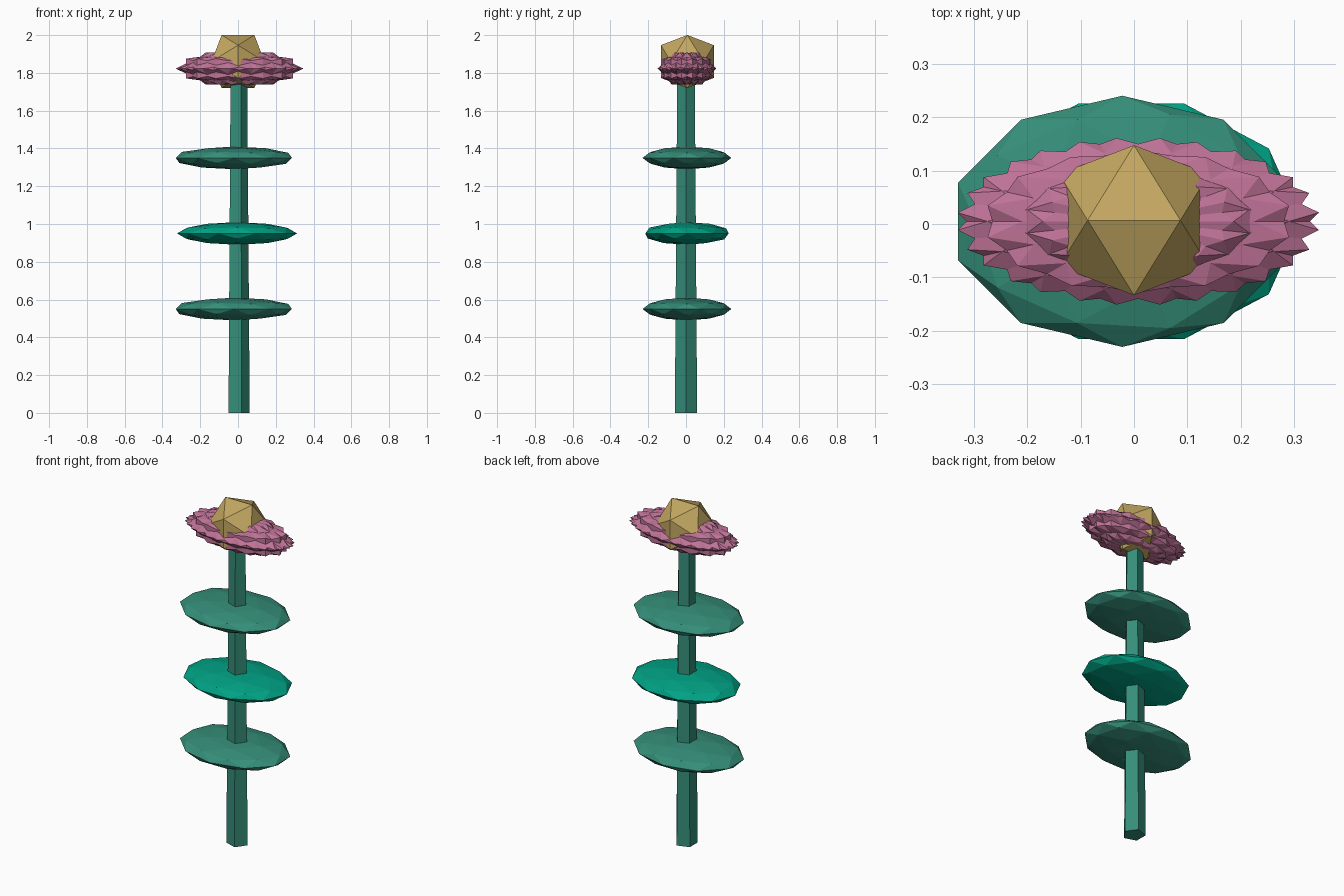
import bpy, bmesh, math
from mathutils import Matrix, Vector

if "Cube" in bpy.data.objects:
    bpy.data.objects.remove(bpy.data.objects["Cube"])


def material(name, rgb):
    m = bpy.data.materials.new(name)
    m.diffuse_color = (*rgb, 1)
    m.use_nodes = True
    m.node_tree.nodes["Principled BSDF"].inputs["Base Color"].default_value = m.diffuse_color
    return m


def finish(name, bm, mat):
    bmesh.ops.recalc_face_normals(bm, faces=bm.faces)
    me = bpy.data.meshes.new(name)
    bm.to_mesh(me)
    bm.free()
    me.materials.append(mat)
    ob = bpy.data.objects.new(name, me)
    bpy.context.collection.objects.link(ob)
    return ob


def add_icosahedron(bm, matrix):
    # three crossed golden rectangles, edge pair along x at the top
    a, b = 0.5257, 0.8507
    pts = []
    for s in (-1, 1):
        for t in (-1, 1):
            pts += [(s * a, 0, t * b), (s * b, t * a, 0), (0, s * b, t * a)]
    verts = [bm.verts.new(matrix @ Vector(p)) for p in pts]
    bmesh.ops.convex_hull(bm, input=verts)


green = material("stem_green", (0.035, 0.27, 0.19))
bright = material("bright_green", (0.0, 0.36, 0.23))
pink = material("petal_pink", (0.52, 0.17, 0.31))
gold = material("centre_gold", (0.55, 0.39, 0.12))

# five-sided tapering stem with one corner towards +x
bm = bmesh.new()
rings = []
for r, z in ((0.062, 0), (0.049, 1.76)):
    rings.append([bm.verts.new((r * math.cos(i * math.tau / 5),
                                r * math.sin(i * math.tau / 5), z)) for i in range(5)])
for i in range(5):
    j = (i + 1) % 5
    bm.faces.new((rings[0][i], rings[0][j], rings[1][j], rings[1][i]))
bm.faces.new(rings[0][::-1])
bm.faces.new(rings[1])
finish("stem", bm, green)

# three flat faceted leaves
for name, z, cx, rx, ry, turn, mat in (
        ("lower_leaf", 0.55, -0.022, 0.323, 0.235, 0.0, green),
        ("middle_leaf", 0.95, -0.005, 0.318, 0.232, math.pi / 10, bright),
        ("upper_leaf", 1.35, -0.022, 0.323, 0.235, 0.0, green)):
    bm = bmesh.new()
    bmesh.ops.create_icosphere(bm, subdivisions=2, radius=1)
    bm.transform(Matrix.Translation((cx, 0.005, z)) @ Matrix.Diagonal((rx, ry, 0.06, 1))
                 @ Matrix.Rotation(turn, 4, 'Z'))
    finish(name, bm, mat)

# spiky blossom: turned icosahedra squashed into one flat oval
bm = bmesh.new()
for i in range(7):
    add_icosahedron(bm, Matrix.Translation((0.008, 0.005, 1.823))
                    @ Matrix.Diagonal((0.34, 0.157, 0.1, 1))
                    @ Matrix.Rotation(i * math.tau / 14, 4, 'Z'))
finish("petals", bm, pink)

# faceted centre
bm = bmesh.new()
add_icosahedron(bm, Matrix.Translation((0, 0.007, 1.86)) @ Matrix.Scale(0.165, 4))
finish("flower_centre", bm, gold)
